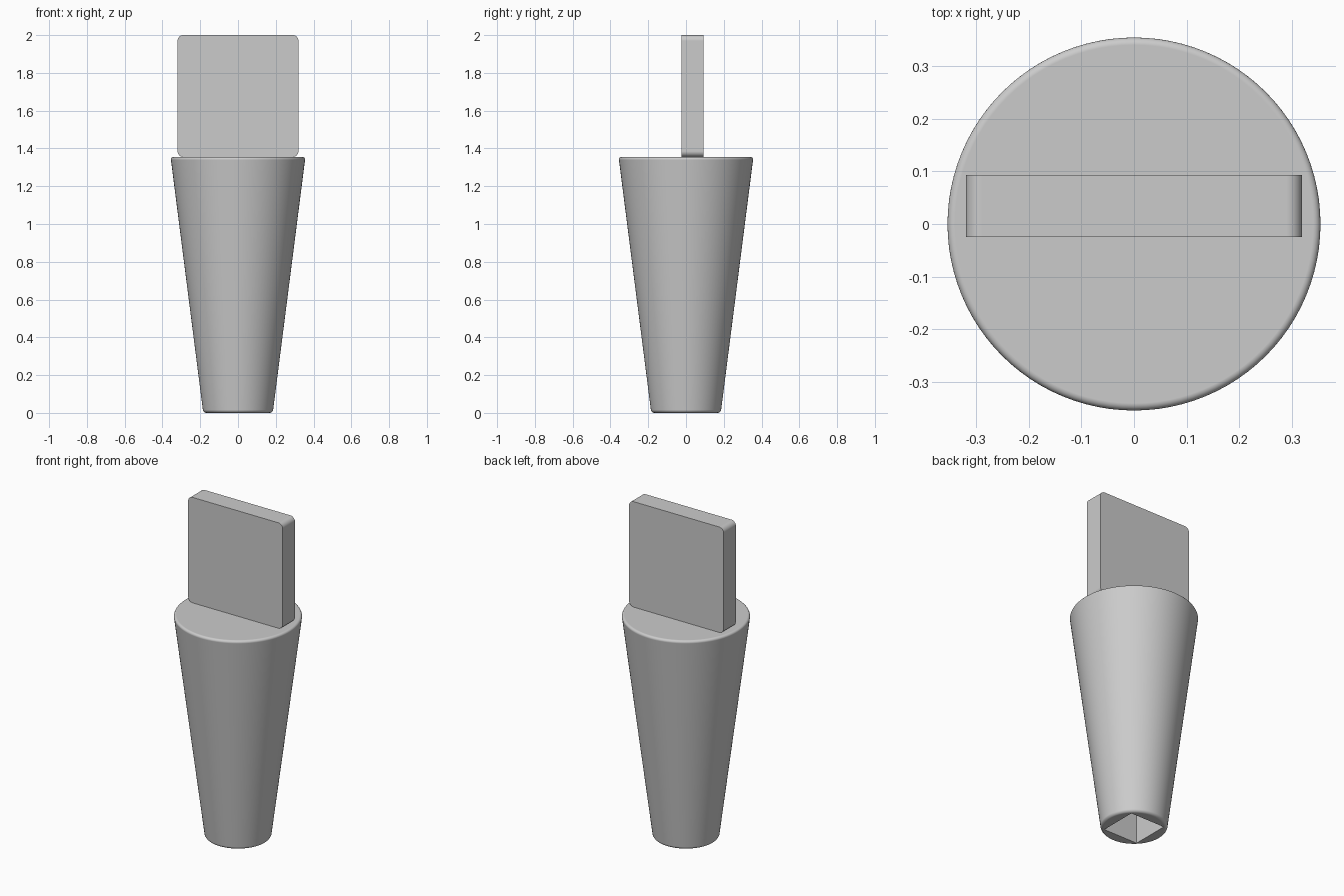
import bpy
import bmesh
from mathutils import Matrix

default = bpy.data.objects.get("Cube")
if default:
    bpy.data.objects.remove(default, do_unlink=True)

grey = bpy.data.materials.new("plain grey")
grey.use_nodes = True
COLOR = (0.6, 0.6, 0.6, 1)
grey.diffuse_color = COLOR
grey.node_tree.nodes["Principled BSDF"].inputs["Base Color"].default_value = COLOR


def add_object(name, bm):
    mesh = bpy.data.meshes.new(name)
    bm.to_mesh(mesh)
    bm.free()
    mesh.materials.append(grey)
    obj = bpy.data.objects.new(name, mesh)
    bpy.context.collection.objects.link(obj)
    return obj


def box(size, center):
    bm = bmesh.new()
    bmesh.ops.create_cube(bm, size=1, matrix=Matrix.Translation(center) @ Matrix.Diagonal((*size, 1)))
    return bm


def select_only(obj):
    bpy.ops.object.select_all(action="DESELECT")
    obj.select_set(True)
    bpy.context.view_layer.objects.active = obj


def smooth(obj):
    select_only(obj)
    bpy.ops.object.shade_smooth_by_angle(angle=0.6)
    normals = obj.modifiers.new("flat face normals", "WEIGHTED_NORMAL")
    normals.keep_sharp = True


# Tapered round body with softened rims
HEIGHT = 1.355
bm = bmesh.new()
bmesh.ops.create_cone(bm, cap_ends=True, segments=96, radius1=0.184, radius2=0.357,
                      depth=HEIGHT, matrix=Matrix.Translation((0, 0, HEIGHT / 2)))
rims = [e for e in bm.edges if abs(e.verts[0].co.z - e.verts[1].co.z) < 0.01]
bmesh.ops.bevel(bm, geom=rims, offset=0.016, segments=5, profile=0.5, affect="EDGES")
body = add_object("tapered_body", bm)

# Square socket cut into the underside
DEPTH = 0.5
cutter = add_object("socket_cutter", box((0.234, 0.234, DEPTH * 2), (0, 0, 0)))
cutter.hide_render = True
cut = body.modifiers.new("socket", "BOOLEAN")
cut.operation = "DIFFERENCE"
cut.solver = "EXACT"
cut.object = cutter
select_only(body)
bpy.ops.object.modifier_apply(modifier=cut.name)
bpy.data.objects.remove(cutter, do_unlink=True)
smooth(body)

# Upright plate with rounded corners, set slightly behind the centre
bm = box((0.64, 0.118, 2 - HEIGHT), (0, 0.034, (2 + HEIGHT) / 2))
corners = [e for e in bm.edges if abs(e.verts[0].co.y - e.verts[1].co.y) > 0.05]
bmesh.ops.bevel(bm, geom=corners, offset=0.03, segments=6, profile=0.5, affect="EDGES")
smooth(add_object("top_plate", bm))
